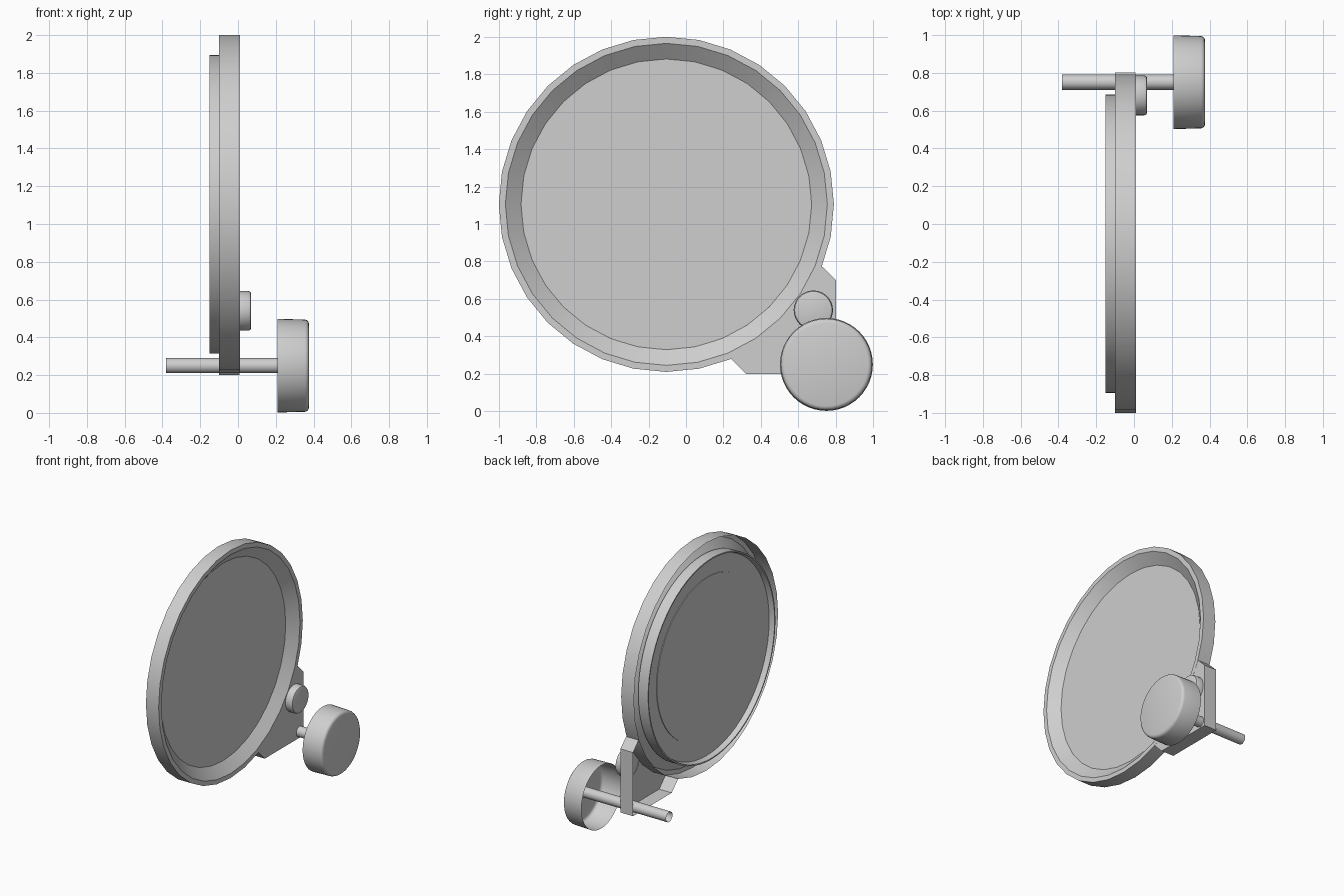
import bpy, bmesh, math

if "Cube" in bpy.data.objects:
    bpy.data.objects.remove(bpy.data.objects["Cube"])

grey = bpy.data.materials.new("light_grey")
grey.diffuse_color = (0.62, 0.62, 0.62, 1)
grey.use_nodes = True
grey.node_tree.nodes["Principled BSDF"].inputs["Base Color"].default_value = grey.diffuse_color


def finish(name, bm, smooth=True):
    me = bpy.data.meshes.new(name)
    bmesh.ops.recalc_face_normals(bm, faces=bm.faces)
    bm.to_mesh(me)
    bm.free()
    me.materials.append(grey)
    ob = bpy.data.objects.new(name, me)
    bpy.context.collection.objects.link(ob)
    if smooth:
        bpy.ops.object.select_all(action='DESELECT')
        ob.select_set(True)
        bpy.context.view_layer.objects.active = ob
        bpy.ops.object.shade_smooth_by_angle(angle=math.radians(30))
    return ob


def lathe(name, cy, cz, profile, n, cap_start=False, cap_end=False):
    """Revolve (x, radius) points around an axis along x."""
    bm = bmesh.new()
    rings = []
    for x, r in profile:
        rings.append([bm.verts.new((x, cy + r * math.cos(2 * math.pi * i / n),
                                    cz + r * math.sin(2 * math.pi * i / n)))
                      for i in range(n)])
    for a, b in zip(rings, rings[1:]):
        for i in range(n):
            j = (i + 1) % n
            bm.faces.new((a[i], a[j], b[j], b[i]))
    if cap_start:
        bm.faces.new(rings[0])
    if cap_end:
        bm.faces.new(rings[-1])
    return finish(name, bm)


CY, CZ = -0.105, 1.105

# Rim: outer wall, front lip and conical inside, open at the back
lathe("rim", CY, CZ, [(-0.10, 0.895), (0.01, 0.895), (0.01, 0.86), (-0.06, 0.77)], 32)

# Round plate with a thin raised lip on its back
lathe("plate", CY, CZ,
      [(-0.055, 0.775), (-0.065, 0.79), (-0.15, 0.79), (-0.15, 0.78), (-0.11, 0.77),
       (-0.11, 0.63), (-0.115, 0.63)], 64, cap_start=True, cap_end=True)

# Corner bracket: front face with outer walls, open at the back
outer = [(0.24, 0.28), (0.32, 0.20), (0.80, 0.20), (0.80, 0.70), (0.73, 0.77)]
arc = [(CY + 0.878 * math.cos(math.radians(a)), CZ + 0.878 * math.sin(math.radians(a)))
       for a in range(-24, -67, -6)]
bm = bmesh.new()
front = [bm.verts.new((0.009, y, z)) for y, z in outer + arc]
back = [bm.verts.new((-0.10, y, z)) for y, z in outer]
bm.faces.new(front)
for i in range(len(outer) - 1):
    bm.faces.new((front[i], front[i + 1], back[i + 1], back[i]))
finish("bracket", bm, smooth=False)

# Small button on the bracket
lathe("button", 0.68, 0.54, [(0.005, 0.105), (0.055, 0.105), (0.066, 0.10), (0.07, 0.09)],
      32, cap_end=True)

# Shaft and large hollow knob
lathe("shaft", 0.75, 0.25, [(-0.38, 0.04), (0.365, 0.04)], 24)
lathe("knob", 0.75, 0.25,
      [(0.21, 0.248), (0.355, 0.244), (0.366, 0.240), (0.373, 0.232), (0.376, 0.222)],
      48, cap_end=True)
